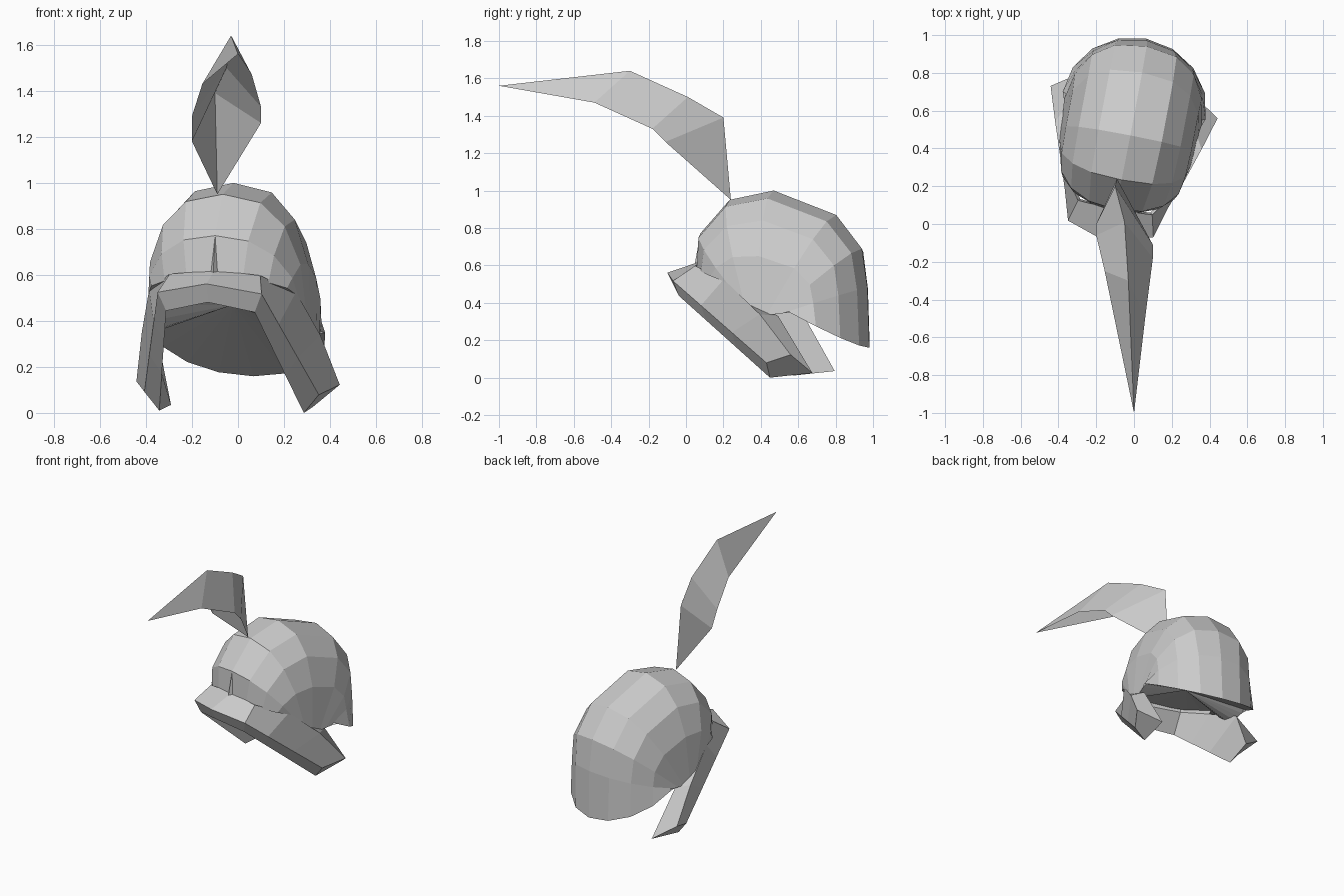
import bpy
import bmesh
from math import cos, sin, pi, radians
from mathutils import Matrix, Vector

default = bpy.data.objects.get("Cube")
if default:
    bpy.data.objects.remove(default, do_unlink=True)

# One plain metal colour
grey = bpy.data.materials.new("light_grey")
grey.use_nodes = True
colour = (0.6, 0.6, 0.6, 1.0)
grey.diffuse_color = colour
grey.node_tree.nodes["Principled BSDF"].inputs["Base Color"].default_value = colour

# The helmet is turned and leans a little to one side
lean = Matrix.Identity(4)
lean[2][0] = -0.033
helmet_frame = Matrix.Translation((-0.03, 0.5, 0)) @ Matrix.Rotation(radians(-11), 4, 'Z') @ lean


def loft(name, sections, away_from, closed=False, cap=False, frame=None, mirror=False):
    """Skin a row of equal-length point sections into a flat-shaded mesh."""
    bm = bmesh.new()
    rows = [[bm.verts.new(p) for p in section] for section in sections]
    count = len(rows[0])
    for a, b in zip(rows, rows[1:]):
        for i in range(count if closed else count - 1):
            k = (i + 1) % count
            bm.faces.new((a[i], a[k], b[k], b[i]))
    if cap:
        bm.faces.new(rows[-1])
    bmesh.ops.remove_doubles(bm, verts=bm.verts, dist=0.0005)
    bmesh.ops.recalc_face_normals(bm, faces=bm.faces)
    # Open sheets face away from the given point
    middle = Vector(away_from)
    if not closed and sum(f.normal.dot(f.calc_center_median() - middle) for f in bm.faces) < 0:
        bmesh.ops.reverse_faces(bm, faces=bm.faces)
    mesh = bpy.data.meshes.new(name)
    bm.to_mesh(mesh)
    bm.free()
    mesh.materials.append(grey)
    obj = bpy.data.objects.new(name, mesh)
    bpy.context.collection.objects.link(obj)
    if frame:
        obj.matrix_world = frame
    if mirror:
        obj.modifiers.new("mirror", 'MIRROR').merge_threshold = 0.002
    return obj


# Dome: rounded arcs from the centre line down to the side rim
crest = [(-.44, .59), (-.43, .77), (-.27, .95), (-.03, 1), (.31, .87), (.45, .69), (.48, .48), (.49, .16)]
rim = [(.325, -.24, .52), (.34, -.18, .46), (.355, -.12, .39), (.36, -.06, .345),
       (.36, 0, .34), (.365, .05, .345), (.37, .09, .35), (.385, .13, .355)]
roundness = [1, .9, .8, .78, .78, .82, .92, 1]
steps = 4


def arc(top, side, power):
    points = []
    for i in range(steps + 1):
        t = pi / 2 * i / steps
        across = sin(t) ** power
        down = cos(t) ** power if i < steps else 0
        points.append((side[0] * across,
                       side[1] + (top[0] - side[1]) * down,
                       side[2] + (top[1] - side[2]) * down))
    return points


arcs = [arc(*column) for column in zip(crest, rim, roundness)]
loft("dome", arcs, (0, 0, .5), frame=helmet_frame, mirror=True)

# Hollow underside: a fan from the rim up to one inner point
hollow = (0, 0, .47)
edge = arcs[0] + rim[1:-1] + arcs[-1][::-1]
loft("dome_underside", [(p, hollow) for p in edge], (0, 0, 1), frame=helmet_frame, mirror=True)

# Brow band running down into the cheek guards
edge_top, edge_end = Vector((.23, -.535, .52)), Vector((.386, .004, .085))
under_top, under_end = Vector((.196, -.51, .44)), Vector((.32, .01, .005))
guard = [[(0, -.61, .56), (0, -.57, .48), (0, -.43, .56), (0, -.43, .62)]]
stations = [(0, (.19, -.41, .56), (.2, -.42, .6)),
            (.3, (.3, -.22, .48), (.325, -.24, .53)),
            (.63, (.345, .06, .335), (.395, -.03, .345)),
            (1, (.313, .24, .03), (.45, .148, .13))]
for t, inner, outer in stations:
    guard.append([edge_top.lerp(edge_end, t), under_top.lerp(under_end, t), inner, outer])
loft("brow_and_cheek_guards", guard, (0, 0, .5), closed=True, cap=True, frame=helmet_frame, mirror=True)

# Small ridge above the middle of the brow
loft("brow_ridge", [[(0, -.43, .77)] * 3, [(.02, -.43, .6), (0, -.46, .61), (-.02, -.43, .6)]],
     (0, 0, .5), frame=helmet_frame)

# Plume: folded sheet sweeping forward to a point
base, tip = (-.09, .24, .95), (0, -1, 1.56)
plume = [[base] * 3,
         [(-.2, .0, 1.18), (-.1, .2, 1.39), (.1, -.11, 1.26)],
         [(-.2, -.06, 1.29), (-.05, .01, 1.5), (.1, -.18, 1.33)],
         [(-.155, -.25, 1.43), (-.03, -.3, 1.64), (.06, -.49, 1.47)],
         [tip] * 3]
loft("plume", plume, (0, -.5, 1))
